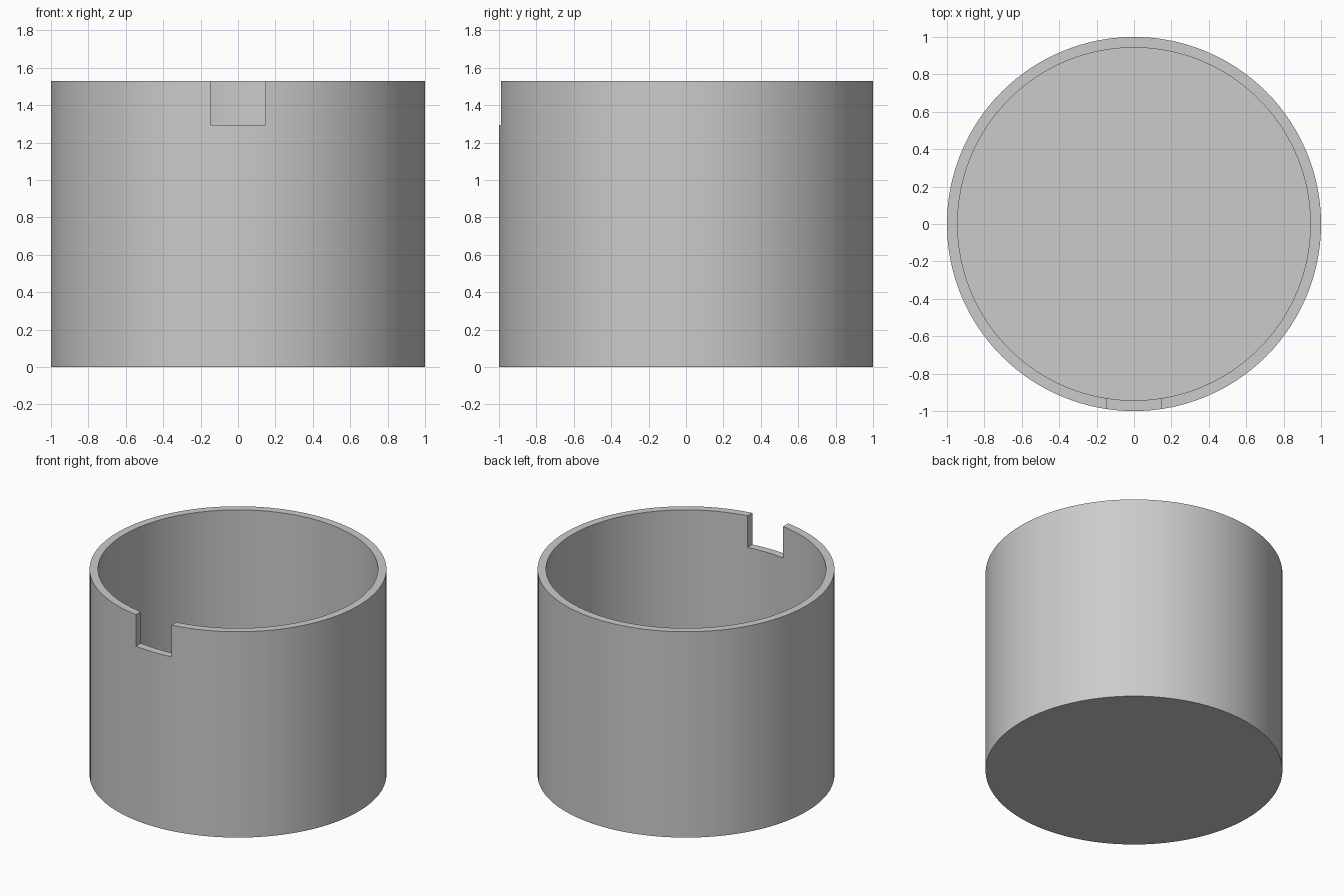
import bpy
import bmesh
import math

OUTER, INNER = 1.0, 0.943
HEIGHT, FLOOR = 1.53, 0.06
NOTCH_HALF, NOTCH_BOTTOM = 0.147, 1.295
SEGMENTS = 128

default = bpy.data.objects.get("Cube")
if default:
    bpy.data.objects.remove(default, do_unlink=True)

# Plain grey material
grey = bpy.data.materials.new("plain grey")
grey.use_nodes = True
grey.diffuse_color = (0.6, 0.6, 0.6, 1)
grey.node_tree.nodes["Principled BSDF"].inputs["Base Color"].default_value = (0.6, 0.6, 0.6, 1)


def add_object(name, bm):
    bmesh.ops.recalc_face_normals(bm, faces=bm.faces)
    mesh = bpy.data.meshes.new(name)
    bm.to_mesh(mesh)
    bm.free()
    mesh.materials.append(grey)
    obj = bpy.data.objects.new(name, mesh)
    bpy.context.collection.objects.link(obj)
    return obj


# Open cup: one ring of vertices per profile point, bridged and capped
bm = bmesh.new()
profile = [(OUTER, 0), (OUTER, HEIGHT), (INNER, HEIGHT), (INNER, FLOOR)]
rings = []
for radius, z in profile:
    angles = [math.tau * i / SEGMENTS for i in range(SEGMENTS)]
    rings.append([bm.verts.new((radius * math.cos(a), radius * math.sin(a), z)) for a in angles])
for low, high in zip(rings, rings[1:]):
    for i in range(SEGMENTS):
        j = (i + 1) % SEGMENTS
        bm.faces.new((low[i], low[j], high[j], high[i]))
bm.faces.new(rings[0])
bm.faces.new(rings[-1])
cup = add_object("cup_body", bm)

# Box that cuts the notch through the front rim
bm = bmesh.new()
bmesh.ops.create_cube(bm, size=1)
for v in bm.verts:
    v.co.x *= 2 * NOTCH_HALF
    v.co.y = -1.2 if v.co.y < 0 else -0.7
    v.co.z = NOTCH_BOTTOM if v.co.z < 0 else HEIGHT + 0.2
cutter = add_object("notch_cutter", bm)
cutter.hide_render = True

notch = cup.modifiers.new("rim notch", "BOOLEAN")
notch.operation = "DIFFERENCE"
notch.solver = "EXACT"
notch.object = cutter

# Bake the notch, drop the cutter and smooth the round walls
bpy.ops.object.select_all(action="DESELECT")
cup.select_set(True)
bpy.context.view_layer.objects.active = cup
bpy.ops.object.modifier_apply(modifier=notch.name)
bpy.data.objects.remove(cutter, do_unlink=True)
bpy.ops.object.shade_smooth_by_angle(angle=math.radians(30))
